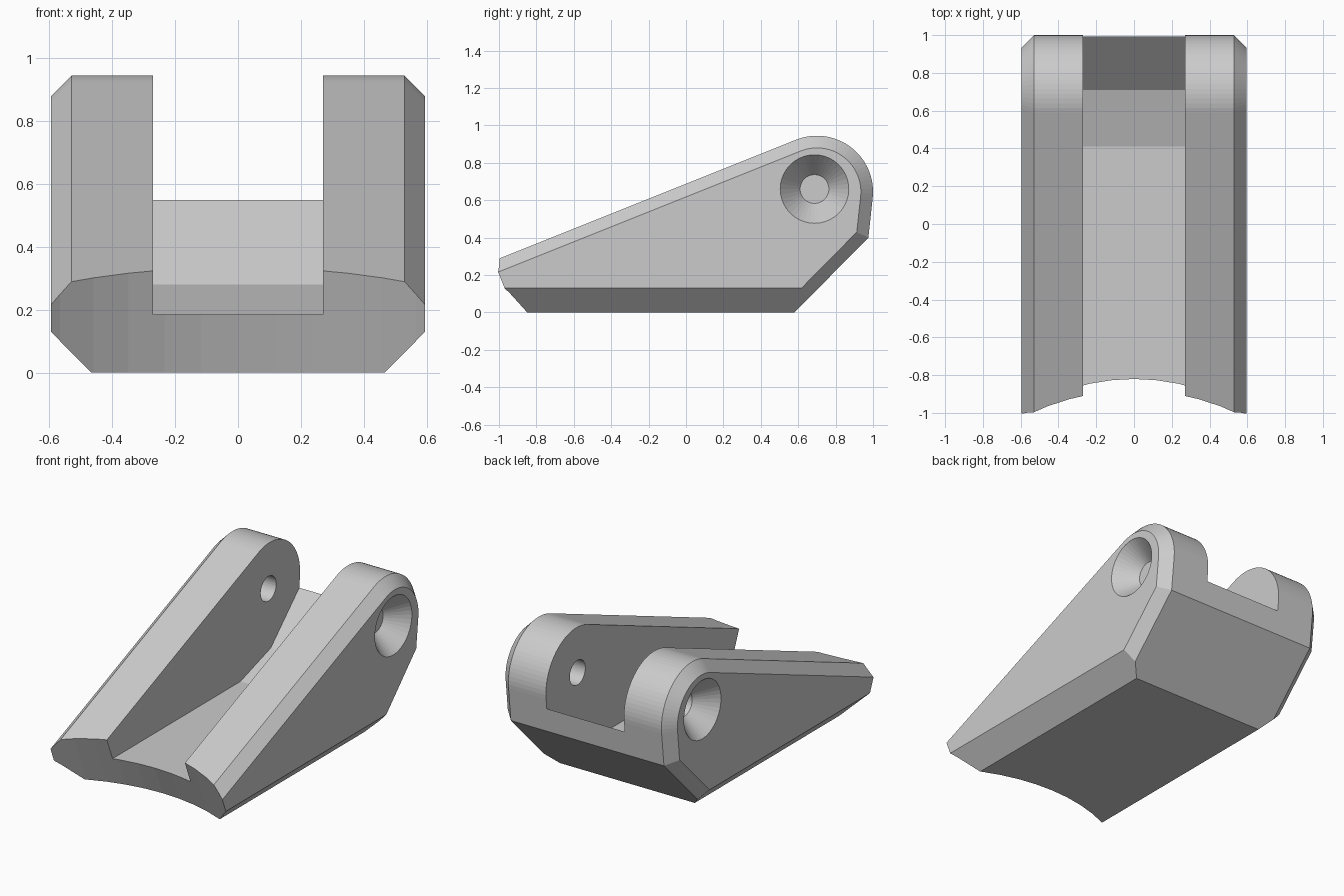
import bpy, bmesh
from math import sin, cos, pi, radians, atan
from mathutils import Vector, Matrix

if "Cube" in bpy.data.objects:
    bpy.data.objects.remove(bpy.data.objects["Cube"])

SLOPE = atan(0.4)          # pitch of the rails and of the front cut
HALF_W, CHAMFER = 0.595, 0.065


def make_object(name, bm):
    bmesh.ops.recalc_face_normals(bm, faces=bm.faces[:])
    mesh = bpy.data.meshes.new(name)
    bm.to_mesh(mesh)
    bm.free()
    obj = bpy.data.objects.new(name, mesh)
    bpy.context.collection.objects.link(obj)
    return obj


def loft(sections):
    """Join (x, [(y, z), ...]) sections into a closed solid."""
    bm = bmesh.new()
    rings = [[bm.verts.new((x, y, z)) for y, z in pts] for x, pts in sections]
    n = len(rings[0])
    for a, b in zip(rings, rings[1:]):
        for i in range(n):
            j = (i + 1) % n
            bm.faces.new((a[i], a[j], b[j], b[i]))
    bm.faces.new(rings[0])
    bm.faces.new(rings[-1])
    return bm


def inset(pts, d):
    """Offset a counter-clockwise outline inwards with mitred corners."""
    out = []
    for i, p in enumerate(pts):
        a, p, b = Vector(pts[i - 1]), Vector(p), Vector(pts[(i + 1) % len(pts)])
        e1, e2 = (p - a).normalized(), (b - p).normalized()
        n1, n2 = Vector((-e1.y, e1.x)), Vector((-e2.y, e2.x))
        out.append(tuple(p + (n1 + n2) * d / (1 + n1.dot(n2))))
    return out


def cone(name, r1, r2, depth, segs, matrix):
    bm = bmesh.new()
    bmesh.ops.create_cone(bm, cap_ends=True, segments=segs, radius1=r1,
                          radius2=r2, depth=depth, matrix=matrix)
    return make_object(name, bm)


def cut(target, cutter):
    cutter.hide_render = True
    mod = target.modifiers.new("cut", 'BOOLEAN')
    mod.operation, mod.solver, mod.object = 'DIFFERENCE', 'EXACT', cutter
    bpy.context.view_layer.objects.active = target
    bpy.ops.object.modifier_apply(modifier=mod.name)
    bpy.data.objects.remove(cutter, do_unlink=True)


# Side outline with rounded ear end
cy, cz, r = 0.70, 0.645, 0.30
a0, a1, steps = radians(-6.5), pi / 2 + SLOPE, 24
arc = [(cy + r * cos(a0 + (a1 - a0) * i / steps),
        cz + r * sin(a0 + (a1 - a0) * i / steps)) for i in range(steps + 1)]
front_z = arc[-1][1] - 0.4 * (arc[-1][0] + 1.3)
outline = [(-1.3, 0), (0.58, 0), (0.975, 0.40)] + arc + [(-1.3, front_z)]
inner = inset(outline, CHAMFER)

# Body with chamfered sides
x0 = HALF_W - CHAMFER
bm = loft([(-HALF_W, inner), (-x0, outline), (x0, outline), (HALF_W, inner)])

# Wider chamfer along the bottom edges
for s in (-1, 1):
    geom = bm.verts[:] + bm.edges[:] + bm.faces[:]
    res = bmesh.ops.bisect_plane(bm, geom=geom, plane_co=(s * 0.467, 0, 0),
                                 plane_no=(s * 0.13, 0, -0.128), clear_outer=True)
    edges = [e for e in res["geom_cut"] if isinstance(e, bmesh.types.BMEdge)]
    bmesh.ops.contextual_create(bm, geom=edges)
body = make_object("hinge_bracket", bm)

# Channel between the two ears
channel = [(-1.5, 0.185), (0.41, 0.185), (0.71, 0.28), (0.997, 0.555),
           (1.3, 0.845), (1.3, 1.3), (-1.5, 1.3)]
cut(body, make_object("channel_cutter", loft([(-0.27, channel), (0.27, channel)])))

# Concave front, square to the sloping rails
cut(body, cone("front_cutter", 1.2, 1.2, 3, 64,
               Matrix.Translation((0, -2.039, 0)) @ Matrix.Rotation(SLOPE, 4, 'X')))

# Pin hole and countersinks
pin_y, pin_z = 0.687, 0.66
turn = Matrix.Rotation(pi / 2, 4, 'Y')
cut(body, cone("pin_cutter", 0.077, 0.077, 2, 40,
               Matrix.Translation((0, pin_y, pin_z)) @ turn))
for s in (-1, 1):
    cut(body, cone("countersink_cutter", 0.077, 0.247, 0.20, 40,
                   Matrix.Translation((s * 0.57, pin_y, pin_z))
                   @ Matrix.Rotation(s * pi / 2, 4, 'Y')))
